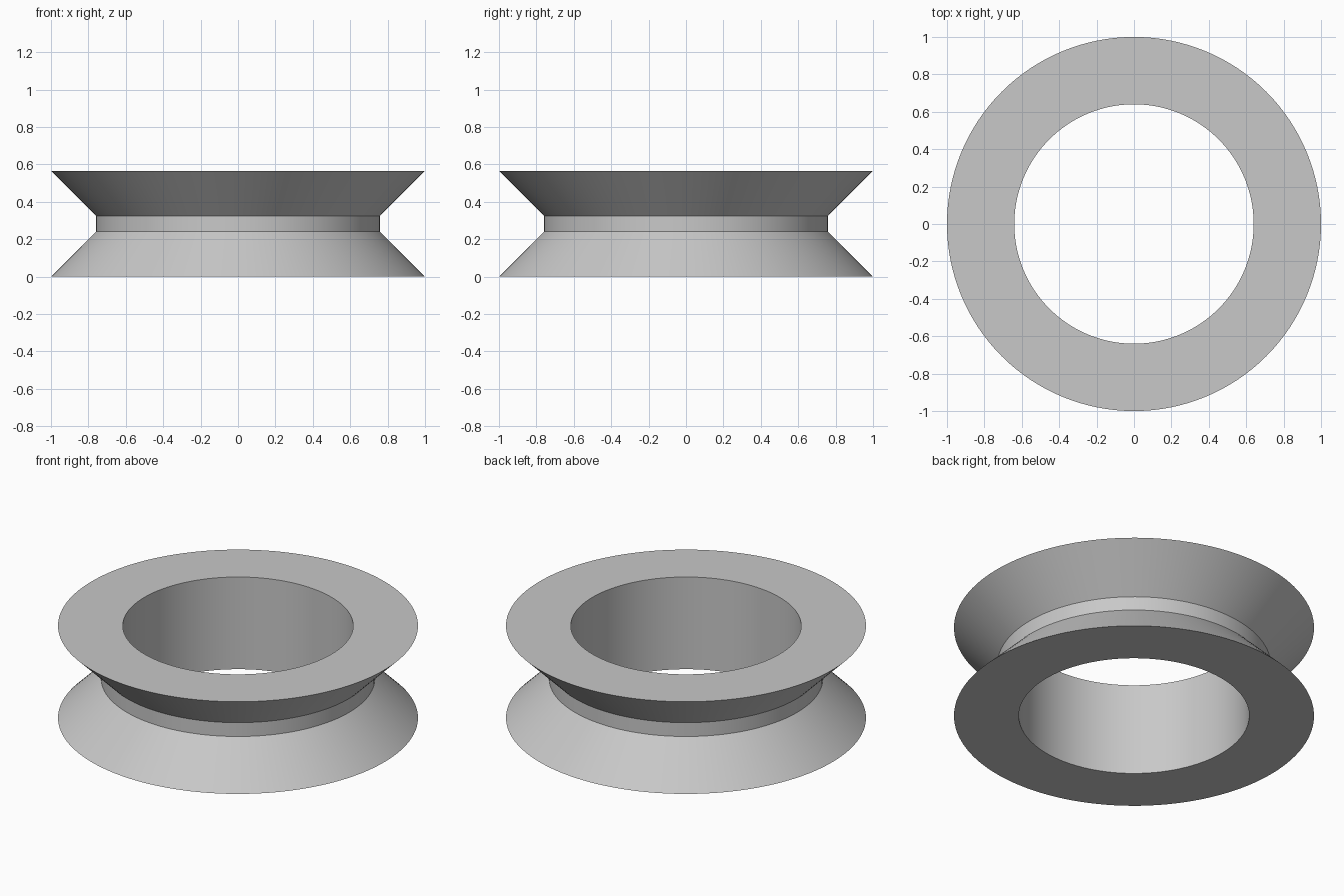
import bpy
import bmesh
import math

cube = bpy.data.objects.get("Cube")
if cube:
    bpy.data.objects.remove(cube, do_unlink=True)

SEGMENTS = 128
HEIGHT = 0.565
BORE, NECK, RIM = 0.64, 0.76, 1.0
CHAMFER = RIM - NECK

# Plain grey material
grey = bpy.data.materials.new("light_grey")
grey.use_nodes = True
colour = (0.58, 0.58, 0.58, 1)
grey.diffuse_color = colour
grey.node_tree.nodes["Principled BSDF"].inputs["Base Color"].default_value = colour

# Closed cross-section of the grooved ring: (radius, height)
profile = [
    (BORE, 0), (RIM, 0),
    (NECK, CHAMFER), (NECK, HEIGHT - CHAMFER),
    (RIM, HEIGHT), (BORE, HEIGHT),
]

# Sweep the cross-section around the vertical axis
bm = bmesh.new()
rings = []
for i in range(SEGMENTS):
    a = math.tau * i / SEGMENTS
    rings.append([bm.verts.new((r * math.cos(a), r * math.sin(a), z)) for r, z in profile])
for i, ring in enumerate(rings):
    following = rings[(i + 1) % SEGMENTS]
    for j in range(len(profile)):
        k = (j + 1) % len(profile)
        bm.faces.new((ring[j], following[j], following[k], ring[k]))
bmesh.ops.recalc_face_normals(bm, faces=bm.faces)

mesh = bpy.data.meshes.new("grooved_ring")
bm.to_mesh(mesh)
bm.free()
mesh.materials.append(grey)
ring_object = bpy.data.objects.new("grooved_ring", mesh)
bpy.context.collection.objects.link(ring_object)

# Smooth round walls, crisp edges
bpy.ops.object.select_all(action="DESELECT")
ring_object.select_set(True)
bpy.context.view_layer.objects.active = ring_object
bpy.ops.object.shade_smooth_by_angle(angle=math.radians(30))
